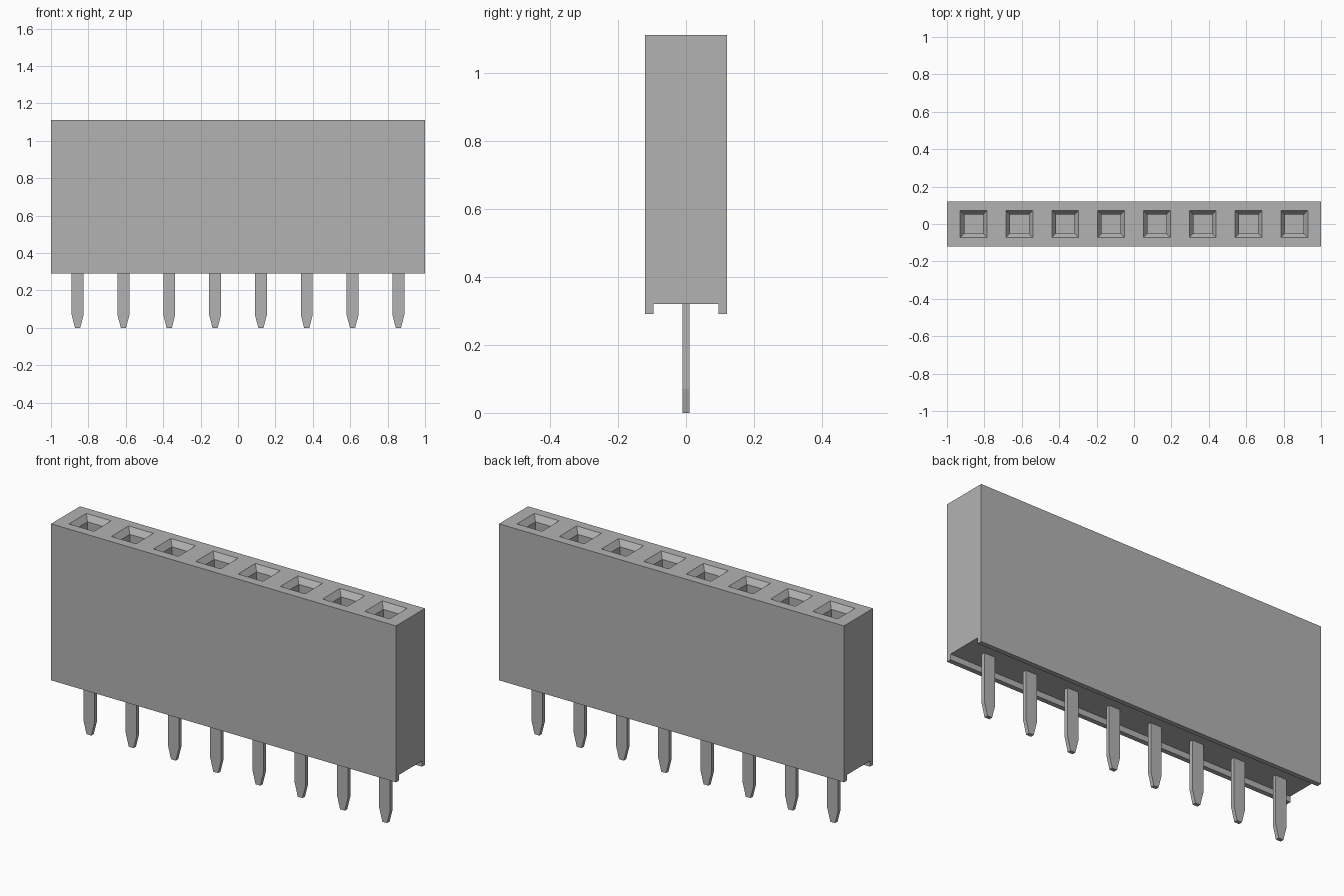
import bpy
import bmesh

PIN_COUNT = 8
PITCH = 0.245
HALF_DEPTH = 0.12
BODY_TOP = 1.11
PIN_X = [(i - (PIN_COUNT - 1) / 2) * PITCH for i in range(PIN_COUNT)]

default_cube = bpy.data.objects.get("Cube")
if default_cube:
    bpy.data.objects.remove(default_cube, do_unlink=True)

grey = bpy.data.materials.new("plain grey")
grey.use_nodes = True
grey.diffuse_color = (0.45, 0.45, 0.45, 1)
grey.node_tree.nodes["Principled BSDF"].inputs["Base Color"].default_value = grey.diffuse_color


def finish(name, bm):
    """Turn a bmesh into a named grey object."""
    bmesh.ops.recalc_face_normals(bm, faces=bm.faces)
    mesh = bpy.data.meshes.new(name)
    bm.to_mesh(mesh)
    bm.free()
    mesh.materials.append(grey)
    obj = bpy.data.objects.new(name, mesh)
    bpy.context.collection.objects.link(obj)
    return obj


def extrude_profile(bm, points, offset):
    """Close a profile into a face and extrude it into a solid."""
    face = bm.faces.new([bm.verts.new(p) for p in points])
    result = bmesh.ops.extrude_face_region(bm, geom=[face], use_keep_orig=True)
    moved = [v for v in result["geom"] if isinstance(v, bmesh.types.BMVert)]
    bmesh.ops.translate(bm, verts=moved, vec=offset)


def add_square_loft(bm, x, sections):
    """Stack square rings of (half width, height) into a closed solid."""
    corners = [(-1, -1), (1, -1), (1, 1), (-1, 1)]
    rings = [[bm.verts.new((x + cx * h, cy * h, z)) for cx, cy in corners]
             for h, z in sections]
    for low, high in zip(rings, rings[1:]):
        for i in range(4):
            j = (i + 1) % 4
            bm.faces.new((low[i], low[j], high[j], high[i]))
    bm.faces.new(rings[0])
    bm.faces.new(rings[-1])


# Housing with a channel along its underside
bm = bmesh.new()
half = [(HALF_DEPTH, BODY_TOP), (HALF_DEPTH, 0.29), (0.095, 0.29), (0.095, 0.32)]
outline = half + [(-y, z) for y, z in reversed(half)]
extrude_profile(bm, [(-1, y, z) for y, z in outline], (2, 0, 0))
housing = finish("housing", bm)

# Square sockets with flared mouths, cut into the top
bm = bmesh.new()
for x in PIN_X:
    add_square_loft(bm, x, [(0.05, 0.5), (0.05, BODY_TOP - 0.03),
                            (0.072, BODY_TOP), (0.0865, BODY_TOP + 0.02)])
cutter = finish("socket_cutter", bm)
cutter.hide_render = True
cutter.hide_viewport = True
cutter.display_type = 'WIRE'
cut = housing.modifiers.new("sockets", 'BOOLEAN')
cut.operation = 'DIFFERENCE'
cut.solver = 'EXACT'
cut.object = cutter

# Flat pins tapering to narrow tips
for number, x in enumerate(PIN_X, 1):
    bm = bmesh.new()
    side = [(0.032, 0.34), (0.032, 0.07), (0.014, 0)]
    outline = side + [(-px, z) for px, z in reversed(side)]
    extrude_profile(bm, [(x + px, -0.01, z) for px, z in outline], (0, 0.02, 0))
    finish(f"pin_{number}", bm)
